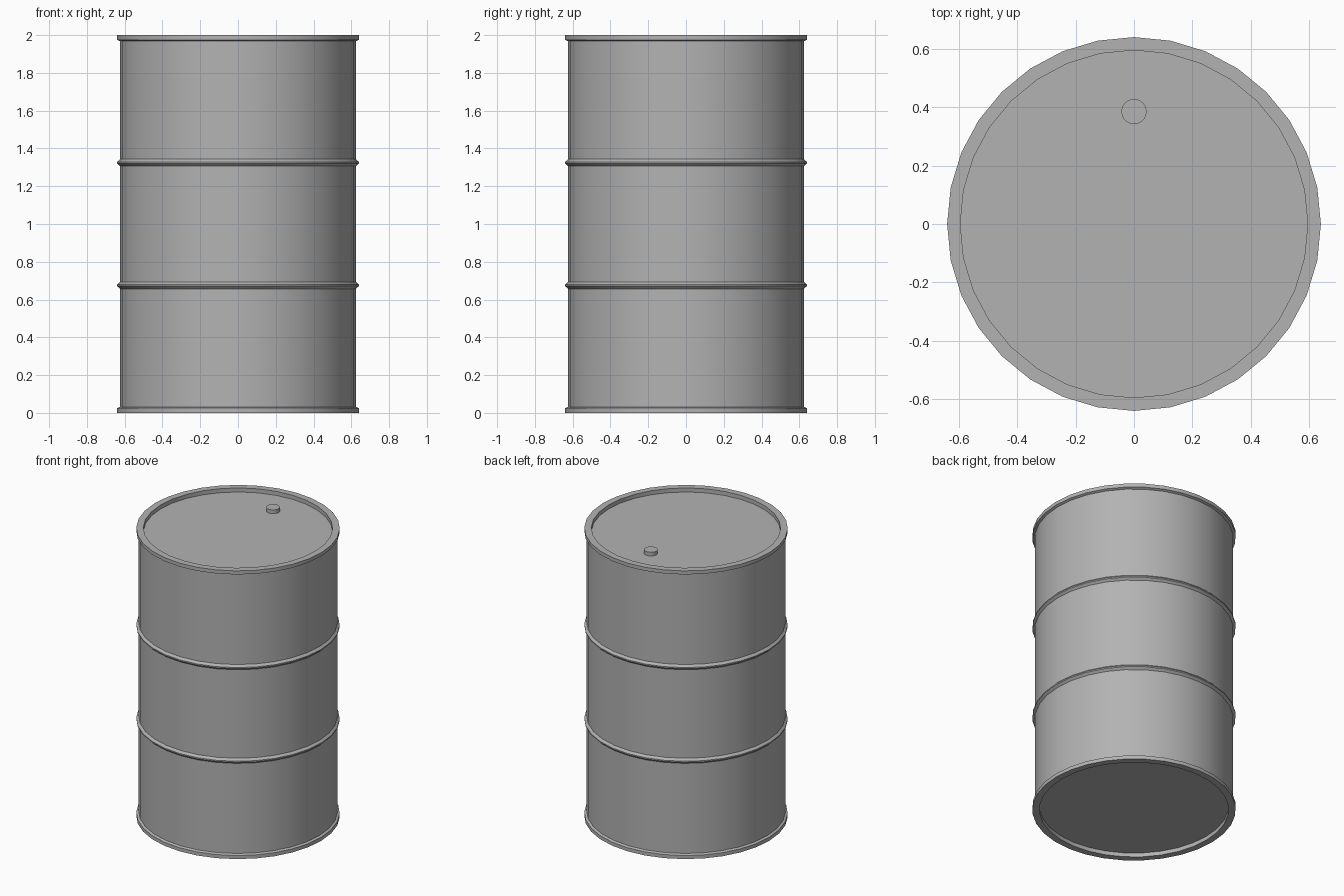
import bpy
import bmesh
import math
from mathutils import Matrix

cube = bpy.data.objects.get("Cube")
if cube:
    bpy.data.objects.remove(cube, do_unlink=True)

SIDES = 32
BODY_R, RIM_R, LID_R = 0.625, 0.64, 0.595
LID_DEPTH = 0.028

steel = bpy.data.materials.new("grey steel")
steel.use_nodes = True
COLOUR = (0.45, 0.45, 0.45, 1)
steel.diffuse_color = COLOUR
steel.node_tree.nodes["Principled BSDF"].inputs["Base Color"].default_value = COLOUR


def finish(name, bm):
    """Turn a bmesh into a smooth, sharp-edged steel object."""
    bmesh.ops.recalc_face_normals(bm, faces=bm.faces)
    mesh = bpy.data.meshes.new(name)
    bm.to_mesh(mesh)
    bm.free()
    mesh.materials.append(steel)
    obj = bpy.data.objects.new(name, mesh)
    bpy.context.collection.objects.link(obj)
    bpy.ops.object.select_all(action='DESELECT')
    obj.select_set(True)
    bpy.context.view_layer.objects.active = obj
    bpy.ops.object.shade_smooth_by_angle(angle=math.radians(30))
    return obj


def lathe(name, profile):
    """Revolve (radius, height) points and cap both ends."""
    bm = bmesh.new()
    rings = []
    for r, z in profile:
        ring = bmesh.ops.create_circle(bm, segments=SIDES, radius=r,
                                       matrix=Matrix.Translation((0, 0, z)))
        rings.append(ring["verts"])
    for low, high in zip(rings, rings[1:]):
        for i in range(SIDES):
            j = (i + 1) % SIDES
            bm.faces.new((low[i], low[j], high[j], high[i]))
    bm.faces.new(rings[0])
    bm.faces.new(rings[-1])
    return finish(name, bm)


def hoop(z):
    """Pointed rolling hoop around the body."""
    return [(BODY_R, z - 0.018), (RIM_R, z - 0.004),
            (RIM_R, z + 0.004), (BODY_R, z + 0.018)]


# Drum shell: lower half profile, with recessed end, rim and hoop
lower = [(LID_R, LID_DEPTH), (LID_R, 0), (RIM_R, 0),
         (RIM_R, 0.025), (BODY_R, 0.032)] + hoop(0.675)
upper = [(r, 2 - z) for r, z in reversed(lower)]
lathe("drum_body", lower + upper)

# Filler cap near the back of the lid
bm = bmesh.new()
bmesh.ops.create_cone(bm, cap_ends=True, segments=SIDES, radius1=0.043,
                      radius2=0.043, depth=0.026,
                      matrix=Matrix.Translation((0, 0.385, 2 - LID_DEPTH + 0.013)))
finish("filler_cap", bm)
